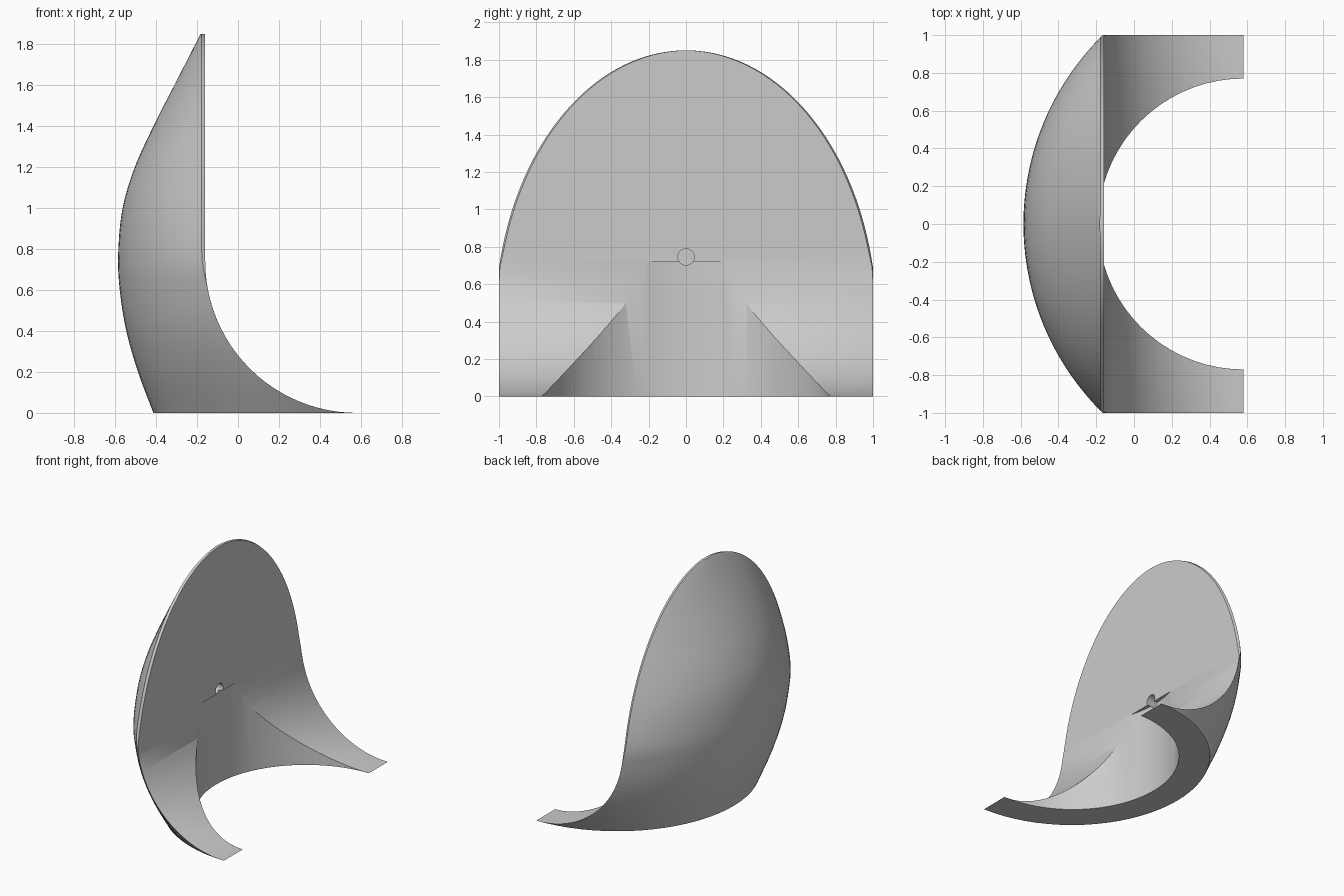
import bpy, bmesh
from math import sin, cos, atan, asin, pi, sqrt
from mathutils import Matrix

if "Cube" in bpy.data.objects:
    bpy.data.objects.remove(bpy.data.objects["Cube"])

# back profile seen from the front: (z, x)
BACK = [(0, -.413), (.2, -.488), (.4, -.545), (.6, -.577), (.77, -.585), (1.0, -.563),
        (1.2, -.503), (1.4, -.412), (1.6, -.31), (1.85, -.182)]


def back_x(z):
    # cubic interpolation through the profile
    n = len(BACK)
    i = max(k for k in range(n - 1) if BACK[k][0] <= z + 1e-9)

    def slope(k):
        a, b = BACK[max(k - 1, 0)], BACK[min(k + 1, n - 1)]
        return (b[1] - a[1]) / (b[0] - a[0])
    (z0, x0), (z1, x1) = BACK[i], BACK[i + 1]
    h = z1 - z0
    t = (z - z0) / h
    return ((2*t**3 - 3*t*t + 1) * x0 + (t**3 - 2*t*t + t) * h * slope(i)
            + (3*t*t - 2*t**3) * x1 + (t**3 - t*t) * h * slope(i + 1))


# rows of (height, front x, half width): concave legs, then upright oval plate
rows = []
N = 24
for k in range(N + 1):
    a = pi / 2 * k / N
    z = .74 * (1 - cos(a))
    w = min(1, 1.02 * sqrt(1 - ((z - .4) / 1.45) ** 2)) if z > .4 else 1
    rows.append((z, .58 - .74 * sin(a), w))
b0, b1 = asin(.34 / 1.45), 1.525
for k in range(1, 29):
    b = b0 + (b1 - b0) * k / 28
    rows.append((.4 + 1.45 * sin(b), -.16, 1.02 * cos(b)))

# shell body: every level is a circular arc from side to side, closed by a flat front
bm = bmesh.new()
SEG = 36
loops = []
for z, xf, w in rows:
    lip = .018 * min(1, max(0, (z - .62) / .15))
    xs = xf - lip
    s = max(xs - back_x(z), .002)
    r = (w * w + s * s) / (2 * s)
    half = 2 * atan(s / w)
    cx = xs - s + r
    pts = [(cx - r * cos(t), r * sin(t)) for t in
           (half * (2 * j / SEG - 1) for j in range(SEG + 1))]
    inner = w - lip * .5 - .0005
    pts = [(xf + .0002, -inner)] + pts + [(xf + .0002, inner)]
    loops.append([bm.verts.new((x, y, z)) for x, y in pts])
for p, q in zip(loops, loops[1:]):
    for j in range(len(p)):
        k = (j + 1) % len(p)
        bm.faces.new((p[j], p[k], q[k], q[j]))
bm.faces.new(loops[0])
bm.faces.new(loops[-1])
bmesh.ops.recalc_face_normals(bm, faces=bm.faces)
me = bpy.data.meshes.new("curved_shell")
bm.to_mesh(me)
bm.free()
shell = bpy.data.objects.new("curved_shell", me)
bpy.context.collection.objects.link(shell)
bpy.context.view_layer.objects.active = shell


def cut(name, radius, depth, loc, rot=(0, 0, 0), sides=64):
    bpy.ops.mesh.primitive_cylinder_add(vertices=sides, radius=radius, depth=depth,
                                        location=loc, rotation=rot)
    c = bpy.context.object
    c.name = name
    c.hide_render = True
    bpy.context.view_layer.objects.active = shell
    m = shell.modifiers.new(name, 'BOOLEAN')
    m.operation, m.solver, m.object = 'DIFFERENCE', 'EXACT', c
    bpy.ops.object.modifier_apply(modifier=m.name)
    bpy.data.objects.remove(c)


# round hollow between the legs, and the small peg hole above it
cut("hollow_cutter", .77, 1.72, (.58, 0, -.14), sides=72)
cut("peg_hole_cutter", .044, .3, (-.11, 0, .745), (0, pi / 2, 0), 32)

bpy.ops.object.select_all(action='DESELECT')
shell.select_set(True)
bpy.context.view_layer.objects.active = shell
bpy.ops.object.shade_smooth_by_angle(angle=.5)
